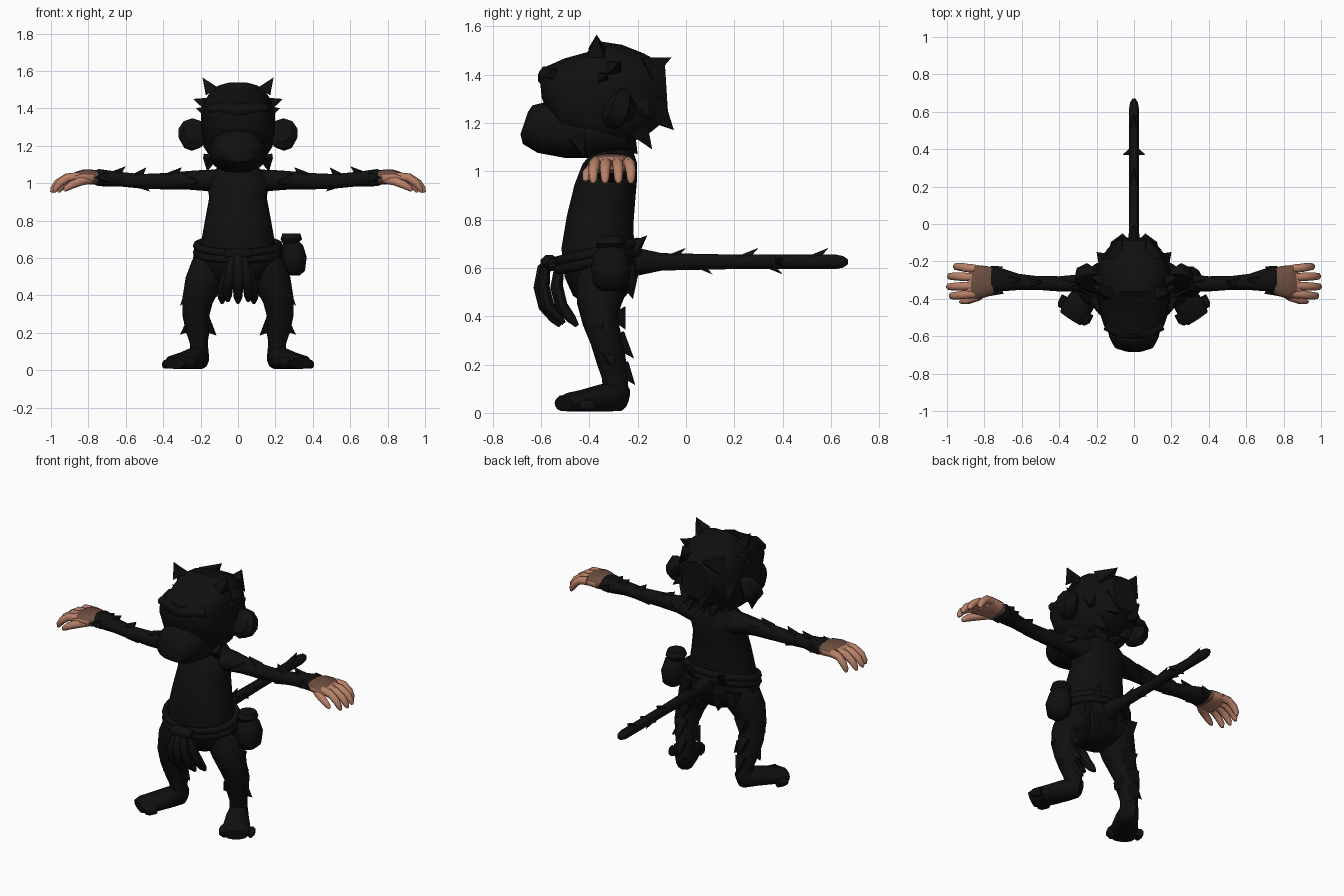
import bpy, bmesh, math
from mathutils import Vector

def material(name, rgb):
    m = bpy.data.materials.new(name)
    m.diffuse_color = (*rgb, 1)
    return m

BLACK = material("black_fur", (0.005, 0.005, 0.005))
SKIN = material("skin", (0.48, 0.22, 0.14))
BROWN = material("hand_brown", (0.15, 0.075, 0.05))
X, Y, Z = Vector((1, 0, 0)), Vector((0, 1, 0)), Vector((0, 0, 1))

def finish(name, bm, mats, mirror=False, angle=45):
    bmesh.ops.recalc_face_normals(bm, faces=bm.faces)
    me = bpy.data.meshes.new(name)
    bm.to_mesh(me)
    bm.free()
    ob = bpy.data.objects.new(name, me)
    bpy.context.collection.objects.link(ob)
    for m in mats:
        me.materials.append(m)
    if mirror:
        ob.modifiers.new("mirror", 'MIRROR')
    bpy.ops.object.select_all(action='DESELECT')
    ob.select_set(True)
    bpy.context.view_layer.objects.active = ob
    bpy.ops.object.shade_smooth_by_angle(angle=math.radians(angle))
    return ob

def loft(bm, pts, ref, n=12, power=2.0):
    """Skin superellipse rings along pts (x, y, z, radius across ref, radius along ref)."""
    cs = [Vector(p[:3]) for p in pts]
    rings = []
    for i, p in enumerate(pts):
        t = (cs[min(i + 1, len(cs) - 1)] - cs[max(i - 1, 0)]).normalized()
        u = ref.cross(t).normalized()
        v = t.cross(u)
        ring = []
        for k in range(n):
            a = 2 * math.pi * (k + 0.5) / n
            c, s = math.cos(a), math.sin(a)
            cx = math.copysign(abs(c) ** (2 / power), c) * p[3]
            sy = math.copysign(abs(s) ** (2 / power), s) * p[4]
            ring.append(bm.verts.new(cs[i] + u * cx + v * sy))
        rings.append(ring)
    for a, b in zip(rings, rings[1:]):
        for k in range(n):
            bm.faces.new((a[k], a[(k + 1) % n], b[(k + 1) % n], b[k]))
    bm.faces.new(rings[0][::-1])
    bm.faces.new(rings[-1])

def part(name, pts, ref, n=12, power=2.0, mirror=False, mat=BLACK):
    bm = bmesh.new()
    loft(bm, pts, ref, n, power)
    return finish(name, bm, [mat], mirror)

def tufts(name, spikes, mirror=False):
    """Four-sided fur spikes from (base, tip, radius)."""
    bm = bmesh.new()
    for base, tip, r in spikes:
        b, d = Vector(base), Vector(tip) - Vector(base)
        u = d.orthogonal().normalized()
        v = d.normalized().cross(u)
        ring = [bm.verts.new(b + (u * math.cos(a) + v * math.sin(a)) * r)
                for a in (k * math.pi / 2 for k in range(4))]
        top = bm.verts.new(tip)
        for k in range(4):
            bm.faces.new((ring[k], ring[(k + 1) % 4], top))
        bm.faces.new(ring[::-1])
    return finish(name, bm, [BLACK], mirror, 20)

def span(rows):
    """Head stations (y, low z, high z, half width) to loft rings."""
    return [(0, y, (a + b) / 2, w, (b - a) / 2) for y, a, b, w in rows]

# head
part("cranium", span([(-0.595, 1.36, 1.43, .10), (-0.55, 1.29, 1.48, .155), (-0.47, 1.14, 1.505, .182),
                      (-0.37, 1.10, 1.54, .19), (-0.26, 1.10, 1.525, .20), (-0.16, 1.16, 1.49, .16),
                      (-0.08, 1.22, 1.44, .085)]), Z, 20, 2.7)
part("muzzle", span([(-0.67, 1.15, 1.245, .06), (-0.655, 1.11, 1.275, .105), (-0.60, 1.075, 1.285, .135),
                     (-0.50, 1.055, 1.29, .15), (-0.38, 1.055, 1.3, .16), (-0.25, 1.07, 1.3, .15)]), Z, 18, 2.4)
part("brow", [(-.15, -.54, 1.40, .03, .025), (-.08, -.58, 1.40, .03, .035), (0, -.59, 1.385, .025, .03),
              (.08, -.58, 1.40, .03, .035), (.15, -.54, 1.40, .03, .025)], Z, 8)
part("eye", [(.08, -.50, 1.33, .06, .06), (.08, -.54, 1.33, .06, .06), (.08, -.565, 1.33, .045, .045),
             (.08, -.572, 1.33, .02, .02)], Z, 12, mirror=True)
part("ear", [(.235, -.315, 1.275, .06, .065), (.24, -.30, 1.265, .082, .088), (.24, -.265, 1.255, .075, .085),
             (.22, -.245, 1.25, .05, .055)], Z, 10, mirror=True)
tufts("head_tufts", [
    ((.14, -.37, 1.49), (.19, -.37, 1.565), .05), ((.15, -.30, 1.42), (.24, -.28, 1.45), .055),
    ((.15, -.35, 1.38), (.225, -.33, 1.40), .05), ((.15, -.45, 1.14), (.165, -.42, 1.06), .05),
    ((.10, -.17, 1.42), (.07, -.06, 1.47), .07), ((.07, -.15, 1.27), (.06, -.05, 1.17), .09),
    ((.09, -.20, 1.18), (.08, -.14, 1.09), .06), ((.14, -.20, 1.28), (.2, -.15, 1.22), .06),
    ((.05, -.25, 1.13), (.02, -.20, 1.07), .06)], True)

# torso and belt
part("torso", [(0, -.34, .46, .09, .08), (0, -.345, .50, .17, .125), (0, -.355, .58, .205, .15),
               (0, -.365, .68, .20, .152), (0, -.355, .80, .178, .14), (0, -.335, .92, .155, .13),
               (0, -.315, 1.0, .165, .118), (0, -.30, 1.05, .15, .10), (0, -.30, 1.09, .10, .08)], Y, 20, 2.3)
for i, dz in enumerate((0, -.035)):
    bpy.ops.mesh.primitive_torus_add(major_segments=28, minor_segments=8, major_radius=.22, minor_radius=.022,
                                     location=(0, -.365, .665 + dz), rotation=(math.radians(13), 0, 0))
    belt = bpy.context.object
    belt.name = f"belt_{i + 1}"
    belt.scale = (1, .78, 1)
    belt.data.materials.append(BLACK)
    bpy.ops.object.shade_smooth_by_angle(angle=math.radians(60))
tufts("belt_tufts", [((.1, -.22, .68), (.12, -.16, .735), .04), ((.16, -.25, .60), (.17, -.22, .50), .06),
                     ((.07, -.24, .56), (.07, -.22, .47), .06), ((.2, -.35, .60), (.25, -.33, .52), .06)], True)

# hanging bundle at the front
bm = bmesh.new()
for x0, x1, dy, drop in ((0, 0, 0, 0), (.03, .055, .015, .01), (-.03, -.055, .015, .01),
                         (.02, .085, .07, 0), (-.02, -.085, .07, 0)):
    loft(bm, [(x0, -.56 + dy, .63, .018, .018), (x0, -.595 + dy, .60, .022, .022),
              ((x0 + x1) / 2, -.605 + dy, .52, .03, .028), (x1, -.585 + dy, .44, .03, .028),
              (x1, -.545 + dy, .39 + drop, .024, .022), (x1, -.52 + dy, .36 + drop, .01, .01)], Y, 8)
finish("hanging_bundle", bm, [BLACK])
part("belt_knot", [(-.07, -.555, .62, .02, .02), (-.035, -.565, .62, .04, .035),
                   (.035, -.565, .62, .04, .035), (.07, -.555, .62, .02, .02)], Z, 8)

# pouch
part("pouch", [(.30, -.31, .505, .03, .04), (.30, -.31, .53, .06, .075), (.298, -.31, .60, .072, .085),
               (.29, -.31, .66, .06, .07), (.285, -.31, .68, .045, .055), (.285, -.31, .70, .06, .065),
               (.285, -.31, .73, .05, .05)], Y, 12)

# legs and feet
part("leg", [(.11, -.34, .62, .08, .10), (.15, -.345, .54, .11, .11), (.19, -.36, .46, .10, .095),
             (.215, -.355, .38, .085, .075), (.225, -.33, .30, .075, .068), (.215, -.31, .22, .068, .063),
             (.21, -.295, .15, .05, .055), (.205, -.29, .08, .05, .055)], Y, 12, mirror=True)
part("foot", [(.185, -.25, .06, .03, .045), (.20, -.275, .068, .052, .062), (.235, -.34, .062, .065, .058),
              (.285, -.42, .05, .078, .046), (.32, -.475, .044, .082, .04), (.34, -.505, .038, .065, .03)],
     Z, 12, 2.3, mirror=True)
bm = bmesh.new()
for i in range(4):
    x, y = .265 + .04 * i, -.515 + .03 * i
    r = .034 - .003 * i
    loft(bm, [(x - .02, y + .04, r + .006, r, r), (x, y, r + .006, r, r), (x + .012, y - .018, r, r * .5, r * .6)], Z, 8)
finish("toes", bm, [BLACK], True)
tufts("leg_tufts", [
    ((.23, -.33, .26), (.31, -.30, .19), .06), ((.18, -.32, .25), (.115, -.31, .185), .055),
    ((.20, -.29, .42), (.20, -.25, .345), .06), ((.22, -.29, .31), (.21, -.215, .225), .055),
    ((.21, -.27, .19), (.20, -.21, .115), .05), ((.23, -.36, .44), (.31, -.35, .345), .06),
    ((.16, -.35, .46), (.11, -.34, .39), .06)], True)

# tail
part("tail", [(0, -.26, .625, .06, .075), (0, -.19, .625, .045, .055), (0, -.10, .625, .03, .036),
              (0, .2, .625, .027, .03), (0, .62, .625, .027, .03), (0, .65, .625, .022, .024),
              (0, .67, .625, .008, .01)], Z, 10)
tufts("tail_tufts", [((0, y, .628 + s * .005), (0, y + .07, .628 + s * .055), .027) for y, s in
                     ((-.07, 1), (.04, -1), (.23, 1), (.33, -1), (.52, 1))]
      + [((s * .01, .39, .625), (s * .058, .375, .625), .025) for s in (-1, 1)]
      + [((s * .01, .39, .625), (s * .058, .37, .63), .03) for s in (-1, 1)])

# arms
part("arm", [(.08, -.305, 1.01, .09, .065), (.18, -.31, 1.015, .07, .058), (.26, -.315, 1.015, .05, .052),
             (.40, -.32, 1.01, .042, .045), (.52, -.315, 1.01, .038, .04), (.62, -.31, 1.02, .045, .04),
             (.70, -.30, 1.025, .062, .045), (.745, -.30, 1.03, .075, .047), (.765, -.30, 1.03, .07, .04)],
     Z, 12, mirror=True)
tufts("arm_tufts", [
    ((.36, -.32, 1.03), (.30, -.32, 1.085), .04), ((.54, -.31, 1.03), (.49, -.31, 1.085), .035),
    ((.66, -.30, 1.04), (.60, -.30, 1.09), .035), ((.53, -.315, 1.0), (.47, -.315, .955), .035),
    ((.28, -.30, 1.02), (.22, -.23, 1.02), .045), ((.28, -.33, 1.02), (.21, -.40, 1.0), .045),
    ((.71, -.25, 1.03), (.77, -.225, 1.03), .035), ((.71, -.35, 1.03), (.77, -.385, 1.03), .035)], True)

# hands: brown back, bare palm
bm = bmesh.new()
loft(bm, [(.73, -.30, 1.025, .06, .035), (.78, -.305, 1.032, .082, .04), (.83, -.31, 1.035, .092, .037),
          (.865, -.31, 1.03, .09, .03), (.885, -.305, 1.025, .08, .02)], Z, 14, 2.4)
hand = finish("hand", bm, [SKIN, BROWN], True)
for f in hand.data.polygons:
    if f.center.x < .78 or (f.center.x < .87 and f.normal.z > .2):
        f.material_index = 1

# fingers and thumb
bm = bmesh.new()
for y, reach, splay in ((-.24, .96, .012), (-.285, .995, .005), (-.33, 1.0, -.005), (-.372, .985, -.012)):
    d = reach - .86
    loft(bm, [(.85, y, 1.035, .025, .025), (.86 + d * .4, y + splay * .5, 1.03, .024, .024),
              (.86 + d * .75, y + splay, 1.0, .022, .022), (.86 + d * .93, y + splay, .968, .017, .018),
              (reach - .002, y + splay, .95, .007, .008)], Y, 8)
loft(bm, [(.79, -.355, 1.02, .025, .025), (.84, -.39, 1.01, .025, .025), (.89, -.41, .99, .022, .02),
          (.92, -.415, .97, .016, .015), (.93, -.415, .958, .007, .007)], Y, 8)
finish("fingers", bm, [SKIN], True, 60)
